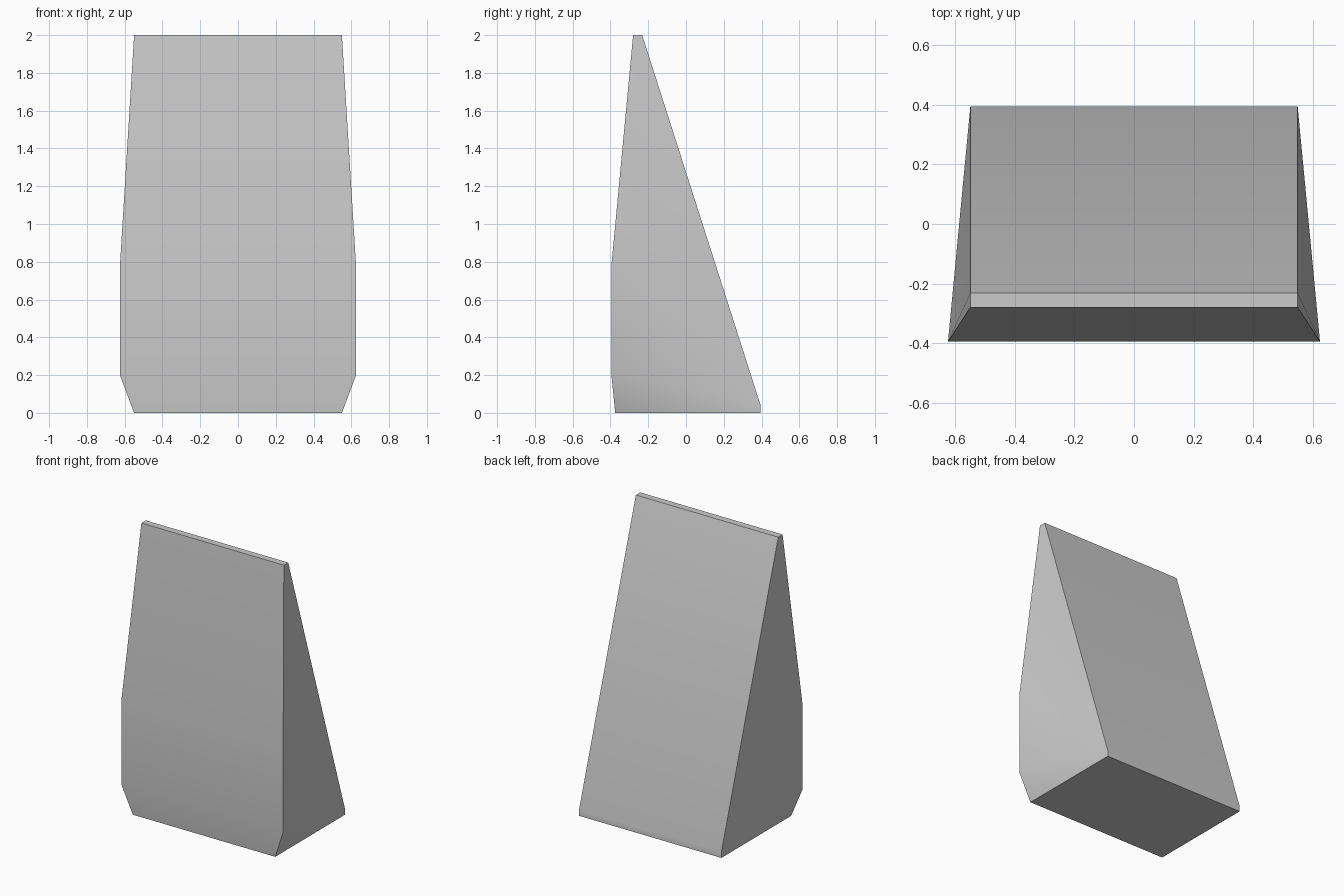
import bpy
import bmesh
import math

cube = bpy.data.objects.get("Cube")
if cube:
    bpy.data.objects.remove(cube, do_unlink=True)

# Plain grey material
grey = bpy.data.materials.new("light_grey")
grey.use_nodes = True
colour = (0.6, 0.6, 0.6, 1)
grey.diffuse_color = colour
grey.node_tree.nodes["Principled BSDF"].inputs["Base Color"].default_value = colour

# Side outline of the wedge: half width, depth, height
outline = [
    (0.55, -0.28, 2.0), (0.55, -0.232, 2.0),      # thin top edge
    (0.55, 0.395, 0.04), (0.55, 0.395, 0.0),      # back foot
    (0.55, -0.375, 0.0),                          # front foot
    (0.625, -0.395, 0.2), (0.625, -0.395, 0.78),  # wider front belly
]

# Mirror the outline and wrap it in a closed convex skin
bm = bmesh.new()
for x, y, z in outline:
    for side in (-1, 1):
        bm.verts.new((side * x, y, z))
bmesh.ops.convex_hull(bm, input=bm.verts)
bmesh.ops.dissolve_limit(bm, angle_limit=math.radians(0.5),
                         verts=bm.verts, edges=bm.edges)
bmesh.ops.recalc_face_normals(bm, faces=bm.faces)
mesh = bpy.data.meshes.new("wedge_block")
bm.to_mesh(mesh)
bm.free()
mesh.materials.append(grey)

wedge = bpy.data.objects.new("wedge_block", mesh)
bpy.context.collection.objects.link(wedge)

# Soft shading over the gentle bends, crisp corners elsewhere
bpy.ops.object.select_all(action="DESELECT")
wedge.select_set(True)
bpy.context.view_layer.objects.active = wedge
bpy.ops.object.shade_smooth_by_angle(angle=math.radians(30))
